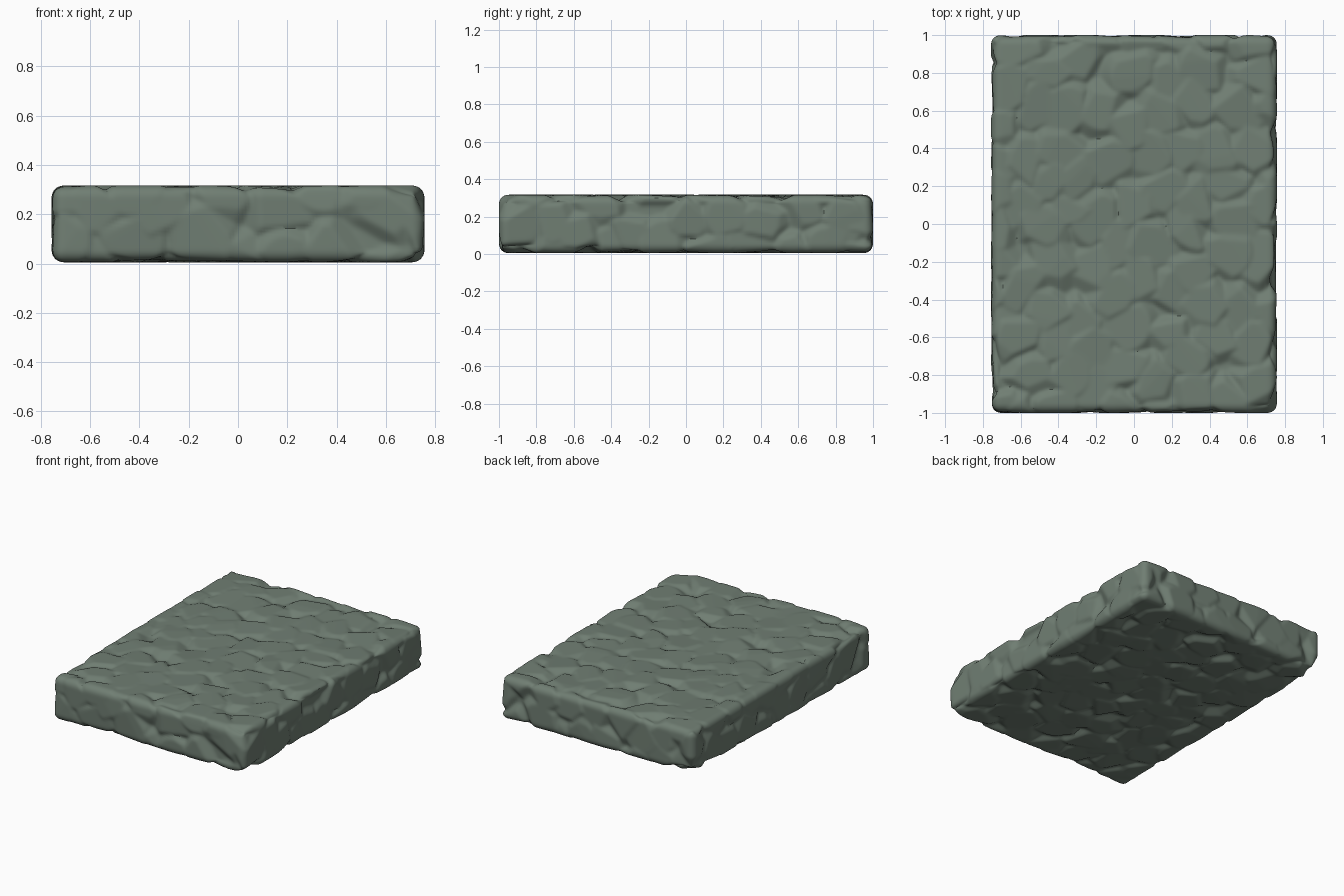
import bpy, bmesh, math, random
from mathutils import Vector, kdtree

if "Cube" in bpy.data.objects:
    bpy.data.objects.remove(bpy.data.objects["Cube"])

random.seed(11)
HALF = Vector((0.757, 1.0, 0.156))
MID_Z = 0.161
STEP, ROUND = 0.0125, 0.05

# dense box made of six grids
bm = bmesh.new()
for axis in range(3):
    u, v = (axis + 1) % 3, (axis + 2) % 3
    nu, nv = round(2 * HALF[u] / STEP), round(2 * HALF[v] / STEP)
    for side in (-1, 1):
        rows = []
        for i in range(nu + 1):
            row = []
            for j in range(nv + 1):
                p = Vector()
                p[axis] = side * HALF[axis]
                p[u] = HALF[u] * (2 * i / nu - 1)
                p[v] = HALF[v] * (2 * j / nv - 1)
                row.append(bm.verts.new(p))
            rows.append(row)
        for i in range(nu):
            for j in range(nv):
                f = [rows[i][j], rows[i + 1][j], rows[i + 1][j + 1], rows[i][j + 1]]
                bm.faces.new(f if side > 0 else f[::-1])
bmesh.ops.remove_doubles(bm, verts=bm.verts, dist=0.001)

# round the box edges and remember the outward directions
inner = HALF - Vector((ROUND,) * 3)
normals = []
for v in bm.verts:
    q = Vector([max(-inner[k], min(inner[k], v.co[k])) for k in range(3)])
    n = (v.co - q).normalized()
    v.co = q + n * ROUND
    normals.append(n)

# scatter stone centres evenly over the surface
order = [v.co.copy() for v in bm.verts]
random.shuffle(order)
seeds = []
for p in order:
    if all((p - s).length > 0.165 for s in seeds):
        seeds.append(p)
tree = kdtree.KDTree(len(seeds))
for i, s in enumerate(seeds):
    tree.insert(s, i)
tree.balance()

# each stone is a flat top chipped by random sloping planes
stones = []
for s in seeds:
    chips = []
    for k in range(9):
        d = Vector([random.gauss(0, 1) for _ in range(3)]).normalized()
        chips.append((d, random.uniform(0.05, 0.1), random.uniform(0.35, 0.9)))
    tilt = Vector([random.uniform(-0.07, 0.07) for _ in range(3)])
    stones.append((random.uniform(-0.008, 0.003), tilt, chips))


def stone_height(i, p):
    top, tilt, chips = stones[i]
    d = p - seeds[i]
    h = min(0.0, top + tilt.dot(d), 0.6 * (0.125 - d.length))
    for direction, reach, slope in chips:
        h = min(h, slope * (reach - d.dot(direction)))
    return h


moved = []
for v, n in zip(bm.verts, normals):
    h = max(stone_height(i, v.co) for _, i, _ in tree.find_n(v.co, 6))
    moved.append(v.co + n * max(h, -0.036))
for v, co in zip(bm.verts, moved):
    v.co = co
bmesh.ops.smooth_vert(bm, verts=bm.verts, factor=0.5, use_axis_x=True, use_axis_y=True, use_axis_z=True)
bmesh.ops.translate(bm, verts=bm.verts, vec=(0, 0, MID_Z))

mesh = bpy.data.meshes.new("stone_slab")
bm.to_mesh(mesh)
bm.free()
slab = bpy.data.objects.new("stone_slab", mesh)
bpy.context.collection.objects.link(slab)
mat = bpy.data.materials.new("grey green stone")
mat.diffuse_color = (0.162, 0.209, 0.171, 1)
mat.use_nodes = True
mat.node_tree.nodes["Principled BSDF"].inputs["Base Color"].default_value = mat.diffuse_color
mesh.materials.append(mat)

bpy.context.view_layer.objects.active = slab
slab.select_set(True)
bpy.ops.object.shade_smooth_by_angle(angle=math.radians(40))
